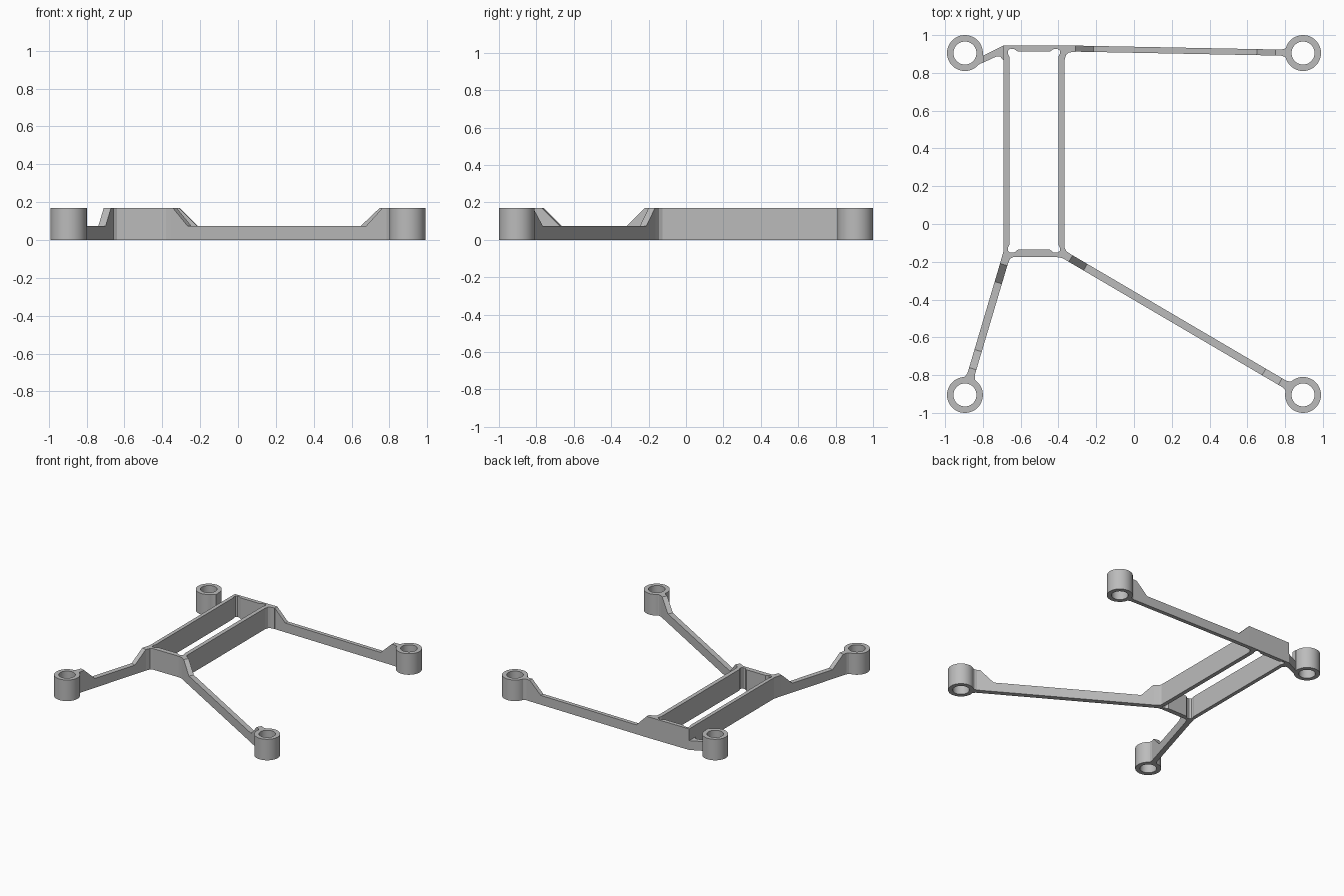
import bpy, bmesh, math
from mathutils import Vector

if "Cube" in bpy.data.objects:
    bpy.data.objects.remove(bpy.data.objects["Cube"], do_unlink=True)

TALL, LOW = 0.17, 0.075
RING_R, HOLE_R = 0.095, 0.061
RX, RY = 0.895, 0.905

grey = bpy.data.materials.new("plain grey")
grey.use_nodes = True
grey.diffuse_color = (0.5, 0.5, 0.5, 1)
grey.node_tree.nodes["Principled BSDF"].inputs["Base Color"].default_value = (0.5, 0.5, 0.5, 1)


def finish(name, bm, smooth=False):
    bmesh.ops.recalc_face_normals(bm, faces=bm.faces[:])
    mesh = bpy.data.meshes.new(name)
    bm.to_mesh(mesh)
    bm.free()
    mesh.materials.append(grey)
    obj = bpy.data.objects.new(name, mesh)
    bpy.context.collection.objects.link(obj)
    if smooth:
        bpy.ops.object.select_all(action='DESELECT')
        obj.select_set(True)
        bpy.context.view_layer.objects.active = obj
        bpy.ops.object.shade_smooth_by_angle(angle=math.radians(30))
    return obj


def plate(name, loops, height):
    """Extrude a flat outline, with optional holes, up from the ground."""
    bm = bmesh.new()
    edges = []
    for loop in loops:
        vs = [bm.verts.new((x, y, 0)) for x, y in loop]
        edges += [bm.edges.new((a, b)) for a, b in zip(vs, vs[1:] + vs[:1])]
    bmesh.ops.triangle_fill(bm, edges=edges, use_beauty=True, use_dissolve=False, normal=(0, 0, 1))
    ext = bmesh.ops.extrude_face_region(bm, geom=bm.faces[:])
    top = [g for g in ext["geom"] if isinstance(g, bmesh.types.BMVert)]
    bmesh.ops.translate(bm, verts=top, vec=(0, 0, height))
    return finish(name, bm)


def ring(name, cx, cy, n=48):
    """Hollow round post."""
    bm = bmesh.new()
    profile = [(RING_R, 0), (RING_R, TALL), (HOLE_R, TALL), (HOLE_R, 0)]
    cols = []
    for i in range(n):
        a = math.tau * i / n
        cols.append([bm.verts.new((cx + r * math.cos(a), cy + r * math.sin(a), z)) for r, z in profile])
    for i in range(n):
        p, q = cols[i], cols[(i + 1) % n]
        for j in range(4):
            k = (j + 1) % 4
            bm.faces.new((p[j], q[j], q[k], p[k]))
    return finish(name, bm, True)


def arm(name, start, centre, half, ramp_in, ramp_out):
    """Low bar that ramps up to full height at both ends and flares into a ring."""
    a, b = Vector(start), Vector(centre)
    d = (b - a).normalized()
    side = Vector((-d.y, d.x))
    length = (b - a).length
    stations = [(-0.015, TALL, half), (0, TALL, half), (ramp_in, LOW, half),
                (length - ramp_out, LOW, half), (length - ramp_out + 0.1, TALL, half),
                (length - 0.115, TALL, half), (length - 0.095, TALL, half + 0.006),
                (length - 0.08, TALL, half + 0.02)]
    bm = bmesh.new()
    rows = []
    for t, h, w in stations:
        p = a + d * t
        l, r = p + side * w, p - side * w
        rows.append([bm.verts.new((q.x, q.y, z)) for q, z in ((l, 0), (r, 0), (r, h), (l, h))])
    for p, q in zip(rows, rows[1:]):
        for j in range(4):
            k = (j + 1) % 4
            bm.faces.new((p[j], p[k], q[k], q[j]))
    bm.faces.new(rows[0])
    bm.faces.new(rows[-1])
    return finish(name, bm)


# Tall rectangular frame, with rounded reliefs in the corners of its opening
MID = -0.53
front_ear = [(-0.66, -0.11), (-0.667, -0.125), (-0.667, -0.142), (-0.655, -0.152),
             (-0.635, -0.152), (-0.615, -0.136)]
back_ear = [(-0.66, 0.885), (-0.667, 0.9), (-0.667, 0.918), (-0.655, 0.928),
            (-0.635, 0.926), (-0.615, 0.913)]


def mirror(points):
    return [(2 * MID - x, y) for x, y in points]


opening = front_ear + mirror(front_ear)[::-1] + mirror(back_ear) + back_ear[::-1]
outline = [(-0.69, 0.945), (-0.31, 0.945), (-0.31, 0.912), (-0.345, 0.908), (-0.36, 0.895),
           (-0.367, 0.87), (-0.367, -0.125), (-0.357, -0.145), (-0.325, -0.166), (-0.345, -0.2),
           (-0.38, -0.18), (-0.41, -0.175), (-0.64, -0.175), (-0.657, -0.185), (-0.671, -0.22),
           (-0.709, -0.209), (-0.69, -0.14)]
plate("tall_frame", [outline, opening], TALL)

# Hollow posts at the four corners
for fb, sy in (("front", -1), ("back", 1)):
    for lr, sx in (("right", -1), ("left", 1)):
        ring(f"{fb}_{lr}_post", sx * RX, sy * RY)

# Long arms from the frame to the posts
arm("front_left_arm", (-0.335, -0.183), (RX, -RY), 0.02, 0.09, 0.24)
arm("front_right_arm", (-0.69, -0.215), (-RX, -RY), 0.02, 0.1, 0.245)
arm("back_left_arm", (-0.31, 0.9285), (RX, RY), 0.016, 0.095, 0.245)

# Short low link to the nearest post, with its full-height root on the post
plate("back_right_link", [[(-0.68, 0.945), (-0.69, 0.945), (-0.797, 0.892), (-0.797, 0.855),
                           (-0.73, 0.886), (-0.708, 0.886), (-0.69, 0.865), (-0.68, 0.865)]], LOW)
plate("back_right_link_root", [[(-0.797, 0.892), (-0.812, 0.9), (-0.835, 0.85), (-0.83, 0.838),
                                (-0.815, 0.848), (-0.797, 0.855)]], TALL)
